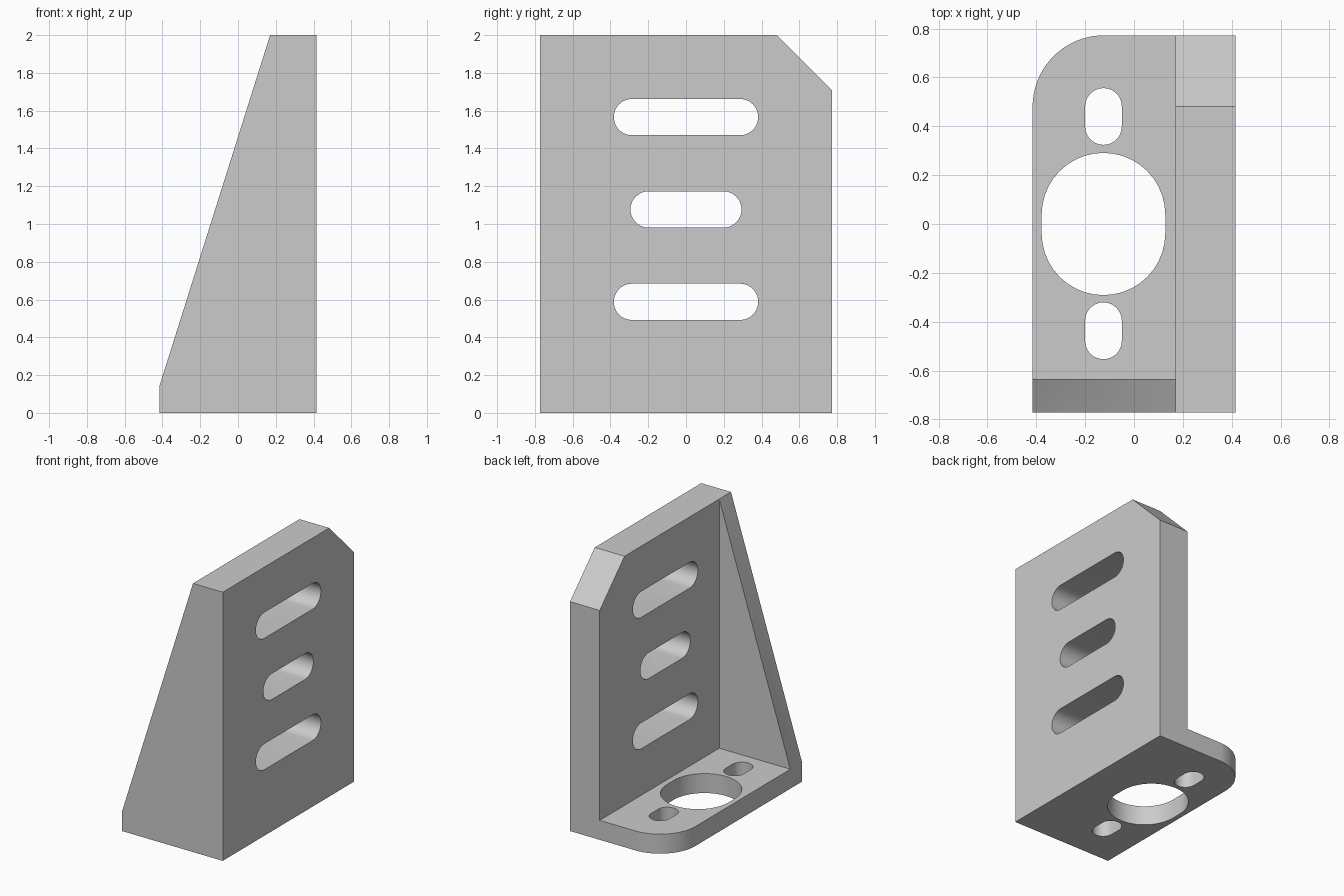
import bpy
import bmesh
from math import sin, cos, pi, radians
from mathutils import Vector

cube = bpy.data.objects.get("Cube")
if cube:
    bpy.data.objects.remove(cube, do_unlink=True)

# Main dimensions
X, Y, H = 0.415, 0.772, 2.0        # half width, half depth, height
WALL_X = 0.17                      # inner face of the wall
BASE_T, GUSSET_T = 0.145, 0.138    # plate thicknesses
CORNER = 0.292                     # chamfer and round size
HOLE_X = -0.125                    # centre line of the base openings

grey = bpy.data.materials.new("plain grey")
grey.use_nodes = True
grey.diffuse_color = (0.6, 0.6, 0.6, 1)
grey.node_tree.nodes["Principled BSDF"].inputs["Base Color"].default_value = (0.6, 0.6, 0.6, 1)


def prism(name, profile, axis, start, end):
    """Extrude a 2D profile along an axis; the profile uses the other two axes in order."""
    bm = bmesh.new()
    verts = []
    for a, b in profile:
        co = [a, b]
        co.insert(axis, start)
        verts.append(bm.verts.new(co))
    face = bm.faces.new(verts)
    moved = bmesh.ops.extrude_face_region(bm, geom=[face])["geom"]
    shift = Vector((0, 0, 0))
    shift[axis] = end - start
    bmesh.ops.translate(bm, vec=shift, verts=[g for g in moved if isinstance(g, bmesh.types.BMVert)])
    bmesh.ops.recalc_face_normals(bm, faces=bm.faces)
    mesh = bpy.data.meshes.new(name)
    bm.to_mesh(mesh)
    bm.free()
    mesh.materials.append(grey)
    obj = bpy.data.objects.new(name, mesh)
    bpy.context.collection.objects.link(obj)
    return obj


def arc(cx, cy, r, a0, a1, n=20):
    return [(cx + r * cos(a0 + (a1 - a0) * i / n), cy + r * sin(a0 + (a1 - a0) * i / n))
            for i in range(n + 1)]


def slot(cx, cy, half_length, r, along_first):
    """Outline of a slot with round ends."""
    d = half_length - r
    if along_first:
        return arc(cx + d, cy, r, -pi / 2, pi / 2) + arc(cx - d, cy, r, pi / 2, 3 * pi / 2)
    return arc(cx, cy + d, r, 0, pi) + arc(cx, cy - d, r, pi, 2 * pi)


def combine(target, tool, operation):
    mod = target.modifiers.new(operation, 'BOOLEAN')
    mod.object, mod.operation, mod.solver = tool, operation, 'EXACT'
    bpy.context.view_layer.objects.active = target
    bpy.ops.object.modifier_apply(modifier=mod.name)
    bpy.data.objects.remove(tool, do_unlink=True)


# Upright wall with a chamfered back corner
bracket = prism("angle_bracket", [(-Y, 0), (Y, 0), (Y, H - CORNER), (Y - CORNER, H), (-Y, H)],
                0, WALL_X, X)

# Base plate with a rounded back corner
base = prism("base_plate", [(-X, -Y), (X, -Y), (X, Y)]
             + arc(CORNER - X, Y - CORNER, CORNER, pi / 2, pi), 2, 0, BASE_T)

# Sloping gusset closing the front
gusset = prism("gusset", [(-X, 0), (X, 0), (X, H), (WALL_X, H), (-X, BASE_T)],
               1, -Y, -Y + GUSSET_T)

for part in (base, gusset):
    combine(bracket, part, 'UNION')

# Three wall slots
for z, half in ((0.588, 0.382), (1.077, 0.294), (1.566, 0.382)):
    combine(bracket, prism("wall_slot", slot(0, z, half, 0.096, True), 0, 0, 1), 'DIFFERENCE')

# Large base opening and two mounting slots
for y, half, r in ((0, 0.291, 0.253), (0.44, 0.116, 0.075), (-0.437, 0.116, 0.075)):
    combine(bracket, prism("base_slot", slot(HOLE_X, y, half, r, False), 2, -0.5, 0.5), 'DIFFERENCE')

# Tidy coplanar seams and shade the round parts smoothly
bm = bmesh.new()
bm.from_mesh(bracket.data)
bmesh.ops.remove_doubles(bm, verts=bm.verts, dist=0.0001)
bmesh.ops.dissolve_limit(bm, angle_limit=radians(0.5), verts=bm.verts, edges=bm.edges)
bm.to_mesh(bracket.data)
bm.free()
bpy.ops.object.select_all(action='DESELECT')
bracket.select_set(True)
bpy.context.view_layer.objects.active = bracket
bpy.ops.object.shade_smooth_by_angle(angle=radians(30))
